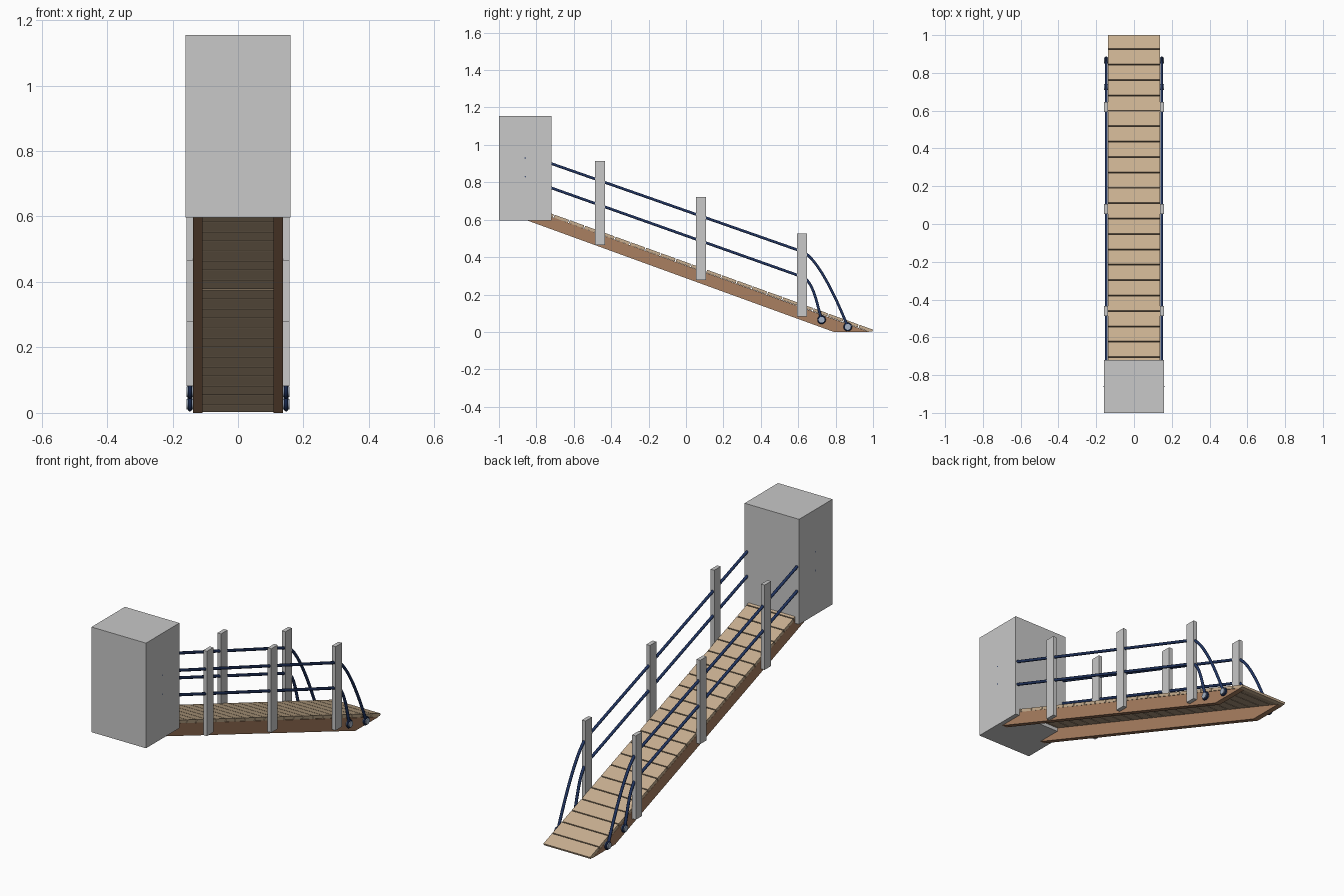
import bpy, bmesh, math
from mathutils import Vector, Matrix
from mathutils.geometry import interpolate_bezier

if "Cube" in bpy.data.objects:
    bpy.data.objects.remove(bpy.data.objects["Cube"])


def material(name, rgb):
    m = bpy.data.materials.new(name)
    m.diffuse_color = (*rgb, 1)
    m.use_nodes = True
    m.node_tree.nodes["Principled BSDF"].inputs["Base Color"].default_value = m.diffuse_color
    return m


GREY = material("light grey", (0.58, 0.58, 0.58))
TAN = material("tan boards", (0.58, 0.43, 0.28))
BROWN = material("brown timber", (0.40, 0.215, 0.12))
NAVY = material("navy rope", (0.015, 0.035, 0.12))
STEEL = material("pale blue steel", (0.38, 0.45, 0.56))


def finish(name, bm, mat, smooth=False):
    bmesh.ops.recalc_face_normals(bm, faces=bm.faces[:])
    me = bpy.data.meshes.new(name)
    bm.to_mesh(me)
    bm.free()
    me.materials.append(mat)
    ob = bpy.data.objects.new(name, me)
    bpy.context.collection.objects.link(ob)
    if smooth:
        for o in bpy.context.selected_objects:
            o.select_set(False)
        ob.select_set(True)
        bpy.context.view_layer.objects.active = ob
        bpy.ops.object.shade_smooth_by_angle(angle=math.radians(40))
    return ob


def prism(name, profile, x0, x1, mat):
    """Extrude a (y, z) outline from x0 to x1."""
    bm = bmesh.new()
    f = bm.faces.new([bm.verts.new((x0, y, z)) for y, z in profile])
    r = bmesh.ops.extrude_face_region(bm, geom=[f])
    vs = [g for g in r["geom"] if isinstance(g, bmesh.types.BMVert)]
    bmesh.ops.translate(bm, vec=(x1 - x0, 0, 0), verts=vs)
    return finish(name, bm, mat)


def box(name, x0, x1, y0, y1, z0, z1, mat):
    return prism(name, [(y0, z0), (y1, z0), (y1, z1), (y0, z1)], x0, x1, mat)


def tube(name, path, radius, mat, sides=10, closed=False):
    """Round tube along a path lying in a plane of constant x."""
    bm = bmesh.new()
    rings = []
    n = len(path)
    for i, p in enumerate(path):
        a = path[(i - 1) % n] if closed or i else p
        b = path[(i + 1) % n] if closed or i < n - 1 else p
        side = Vector((1, 0, 0))
        up = (b - a).normalized().cross(side)
        rings.append([bm.verts.new(p + radius * (math.cos(t) * side + math.sin(t) * up))
                      for t in (2 * math.pi * k / sides for k in range(sides))])
    for i in range(n if closed else n - 1):
        r, s = rings[i], rings[(i + 1) % n]
        for k in range(sides):
            j = (k + 1) % sides
            bm.faces.new((r[k], r[j], s[j], s[k]))
    if not closed:
        bm.faces.new(rings[0])
        bm.faces.new(rings[-1])
    return finish(name, bm, mat, True)


SLOPE = 0.361
ANG = math.atan(SLOPE)
THICK = 0.016


def deck(y):
    return 0.012 + SLOPE * (1 - y)


# Upper block that the ramp hangs from
box("upper_block", -0.16, 0.16, -1.0, -0.72, 0.597, 1.155, GREY)

# Deck boards with narrow gaps, plus the tapered board at the foot
dy, dz = -THICK * math.sin(ANG), -THICK * math.cos(ANG)
for i in range(21):
    y1 = 0.923 - i * 0.0815
    y0 = y1 - 0.0765
    prism(f"deck_board_{i + 1}", [(y0, deck(y0)), (y1, deck(y1)),
          (y1 + dy, deck(y1) + dz), (y0 + dy, deck(y0) + dz)], -0.137, 0.137, TAN)
prism("foot_board", [(0.928, deck(0.928)), (1.0, 0.012), (0.996, 0.002), (0.975, 0.002),
      (0.928 + dy, deck(0.928) + dz)], -0.137, 0.137, TAN)

# Handrail rope heights: (start z, end z, droop handles, anchor)
ROPES = {
    "upper": (0.90, 0.43, (0.70, 0.40), (0.80, 0.19), (0.865, 0.027)),
    "lower": (0.77, 0.295, (0.68, 0.275), (0.70, 0.15), (0.725, 0.065)),
}

for s, side in ((-1, "left"), (1, "right")):
    # Sloping side beam
    prism(f"{side}_side_beam", [(0.79, 0), (0.98, 0), (-0.80, deck(-0.80) - 0.017),
          (-0.86, 0.60)], s * 0.109, s * 0.137, BROWN)

    # Handrail posts
    for i, (y, z0, z1) in enumerate(((-0.46, 0.465, 0.915), (0.08, 0.277, 0.722),
                                     (0.62, 0.082, 0.527))):
        box(f"{side}_post_{i + 1}", s * 0.137, s * 0.158, y - 0.027, y + 0.027, z0, z1, GREY)

    x = s * 0.147
    for level, (za, zb, h1, h2, end) in ROPES.items():
        # Rope: straight run, then a drooping end
        droop = interpolate_bezier(Vector((x, 0.62, zb)), Vector((x, *h1)),
                                   Vector((x, *h2)), Vector((x, *end)), 16)
        tube(f"{side}_{level}_rope", [Vector((x, -0.74, za + 0.007))] + droop, 0.0075, NAVY)

        # Anchor stud with a rope loop around it
        c = Vector((x, *end))
        bm = bmesh.new()
        bmesh.ops.create_cone(bm, cap_ends=True, segments=20, radius1=0.016, radius2=0.016,
                              depth=0.021, matrix=Matrix.Translation(c)
                              @ Matrix.Rotation(math.pi / 2, 4, "Y"))
        finish(f"{side}_{level}_stud", bm, STEEL, True)
        loop = [c + 0.017 * Vector((0, math.cos(t), math.sin(t)))
                for t in (2 * math.pi * k / 20 for k in range(20))]
        tube(f"{side}_{level}_loop", loop, 0.006, NAVY, 8, True)

        # Rope knot just showing through the block side
        bm = bmesh.new()
        bmesh.ops.create_uvsphere(bm, u_segments=12, v_segments=8, radius=0.012,
                                  matrix=Matrix.Translation((s * 0.149, -0.86,
                                                             0.93 if level == "upper" else 0.83)))
        finish(f"{side}_{level}_knot", bm, NAVY, True)
